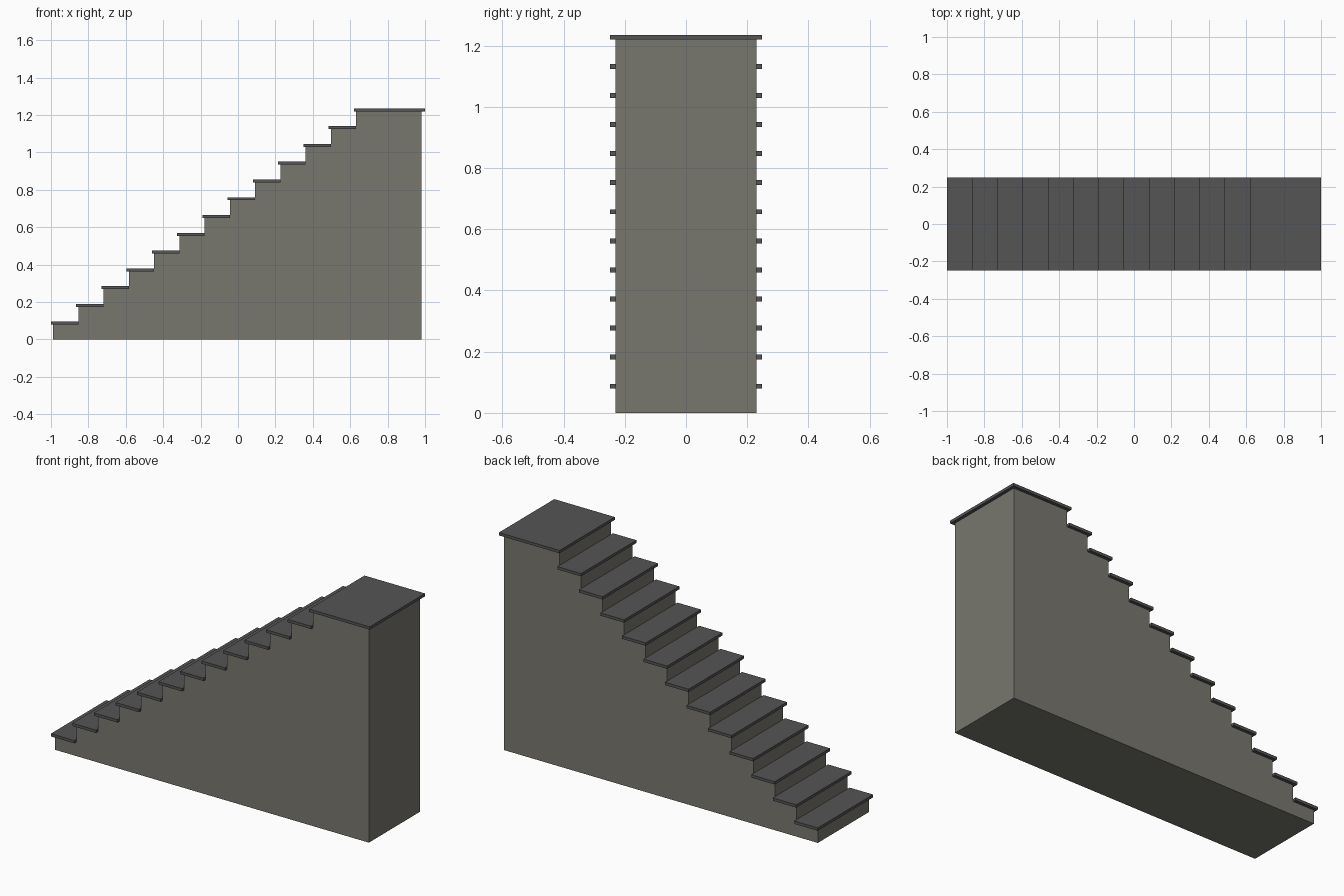
import bpy, bmesh

if "Cube" in bpy.data.objects:
    bpy.data.objects.remove(bpy.data.objects["Cube"])

STEPS = 13
RISE, RUN = 0.095, 0.135
THICK = 0.016
BODY_Y, TREAD_Y = 0.23, 0.248
X_TREAD, X_RISER, X_BACK = -1.0, -0.988, 0.982


def material(name, color):
    m = bpy.data.materials.new(name)
    m.diffuse_color = color
    m.use_nodes = True
    m.node_tree.nodes["Principled BSDF"].inputs["Base Color"].default_value = m.diffuse_color
    return m


def extrude_profile(name, pts, half_width, mat):
    """Extrude an x-z outline along y, centred on y = 0."""
    bm = bmesh.new()
    face = bm.faces.new([bm.verts.new((x, -half_width, z)) for x, z in pts])
    ext = bmesh.ops.extrude_face_region(bm, geom=[face])
    verts = [g for g in ext["geom"] if isinstance(g, bmesh.types.BMVert)]
    bmesh.ops.translate(bm, verts=verts, vec=(0, 2 * half_width, 0))
    bmesh.ops.recalc_face_normals(bm, faces=bm.faces)
    me = bpy.data.meshes.new(name)
    bm.to_mesh(me)
    bm.free()
    me.materials.append(mat)
    ob = bpy.data.objects.new(name, me)
    bpy.context.collection.objects.link(ob)
    return ob


stone = material("stone", (0.19, 0.185, 0.155, 1))
slab = material("dark_slab", (0.09, 0.09, 0.09, 1))

# Solid stepped body, its step surfaces lying under the treads
outline = [(X_BACK, 0), (X_RISER, 0)]
for i in range(STEPS):
    z = (i + 1) * RISE - THICK
    x0 = X_RISER + i * RUN
    # the riser starts on top of the tread below
    x1 = X_BACK if i == STEPS - 1 else x0 + RUN
    outline += [(x0, z), (x1, z)]
extrude_profile("stair_body", outline, BODY_Y, stone)

# Overhanging treads, the last one being the landing
for i in range(STEPS):
    last = i == STEPS - 1
    x0 = X_TREAD + i * RUN
    x1 = 1.0 if last else X_RISER + (i + 1) * RUN
    top = (i + 1) * RISE
    extrude_profile("landing" if last else f"tread_{i + 1}",
                    [(x0, top - THICK), (x1, top - THICK), (x1, top), (x0, top)],
                    TREAD_Y, slab)
